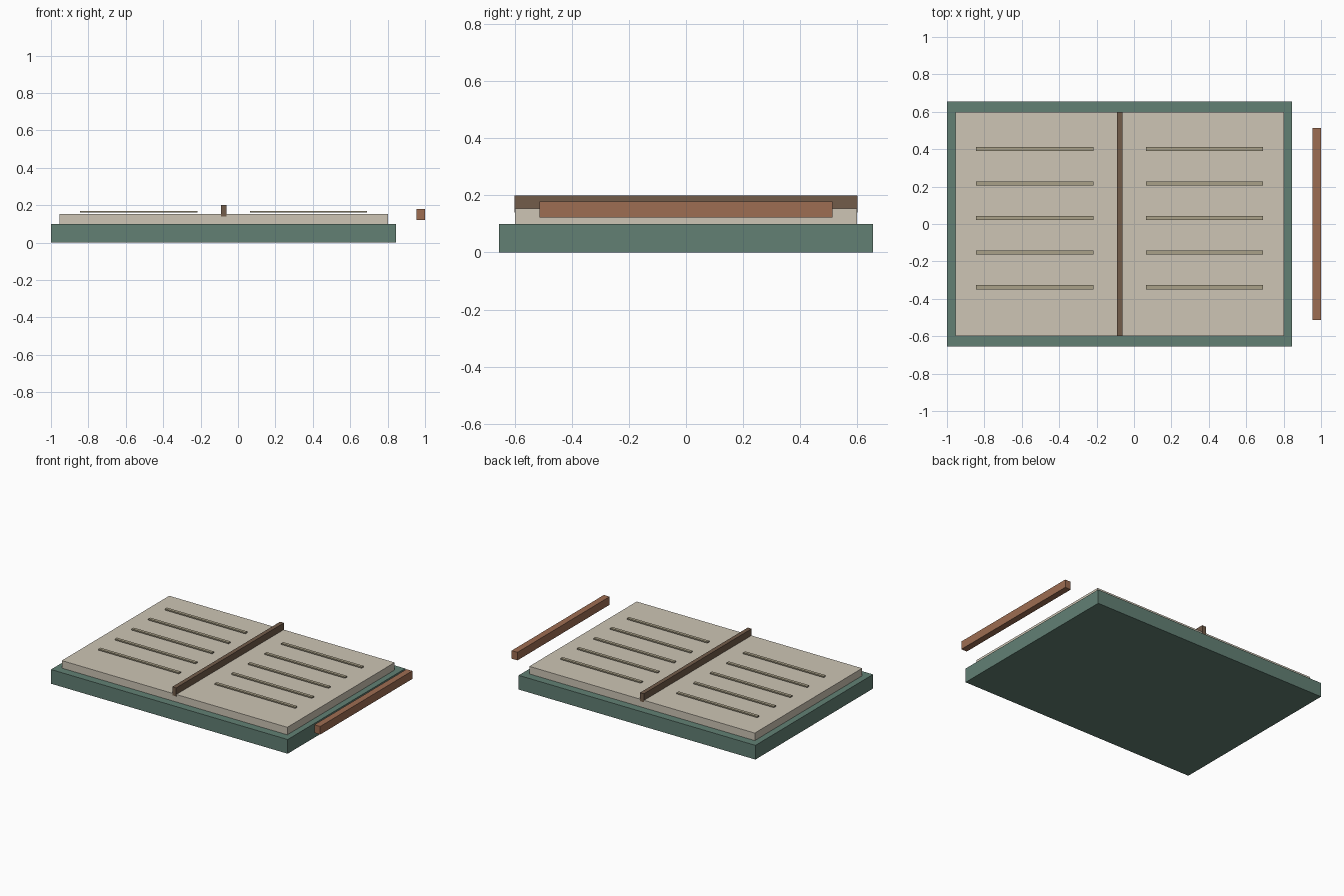
import bpy
import bmesh

if "Cube" in bpy.data.objects:
    bpy.data.objects.remove(bpy.data.objects["Cube"])


def srgb(r, g, b):
    def lin(c):
        c /= 255
        return c / 12.92 if c <= 0.04045 else ((c + 0.055) / 1.055) ** 2.4
    return (lin(r), lin(g), lin(b), 1)


def material(name, rgb):
    m = bpy.data.materials.new(name)
    m.diffuse_color = srgb(*rgb)
    m.use_nodes = True
    m.node_tree.nodes["Principled BSDF"].inputs["Base Color"].default_value = m.diffuse_color
    return m


green = material("cover green", (98, 128, 116))
cream = material("paper cream", (205, 197, 181))
tan = material("line tan", (170, 161, 136))
dark_brown = material("dark brown", (114, 92, 74))
brown = material("warm brown", (158, 109, 82))


def box(name, x, y, z, mat):
    """Box from (min, max) ranges on each axis."""
    bm = bmesh.new()
    bmesh.ops.create_cube(bm, size=1)
    for v in bm.verts:
        v.co = [r[0] if c < 0 else r[1] for c, r in zip(v.co, (x, y, z))]
    me = bpy.data.meshes.new(name)
    bm.to_mesh(me)
    bm.free()
    me.materials.append(mat)
    ob = bpy.data.objects.new(name, me)
    bpy.context.collection.objects.link(ob)
    return ob


# Cover, page block and centre fold
box("cover", (-1.0, 0.846), (-0.655, 0.655), (0, 0.1), green)
box("pages", (-0.955, 0.803), (-0.598, 0.598), (0.1, 0.153), cream)
box("centre_fold", (-0.092, -0.062), (-0.6, 0.6), (0.14, 0.2), dark_brown)

# Ruled lines on both pages
for side, x in (("left", (-0.845, -0.217)), ("right", (0.063, 0.691))):
    for i in range(5):
        y = 0.402 - 0.185 * i
        box(f"{side}_line_{i + 1}", x, (y - 0.011, y + 0.011), (0.161, 0.17), tan)

# Pencil beside the book
box("pencil", (0.955, 1.0), (-0.513, 0.513), (0.122, 0.179), brown)
